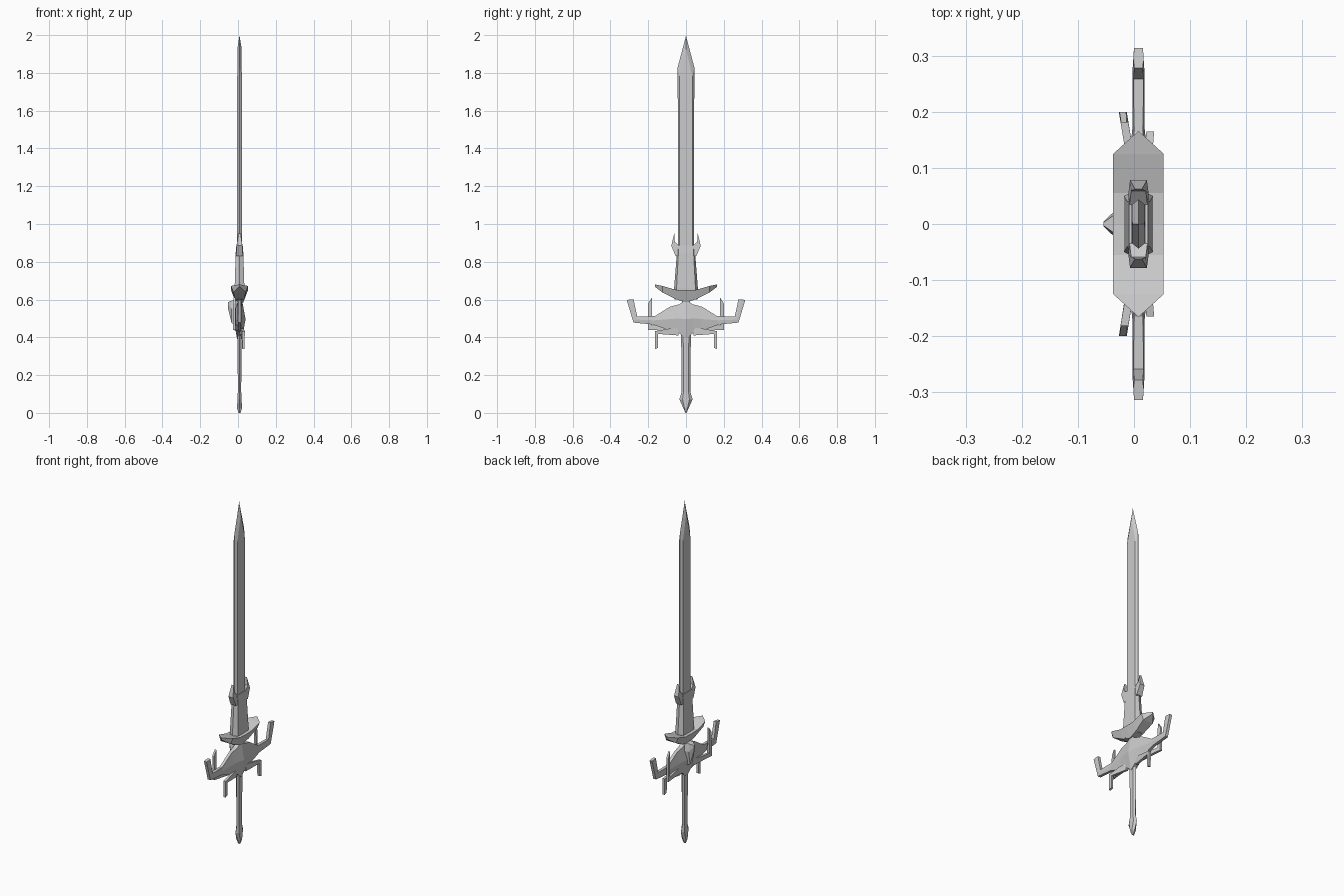
import bpy, bmesh

CX = 0.008  # centre plane of the sword


def loft(name, rings, caps=True):
    """Skin a sequence of equal-length rings of (x, y, z) points."""
    bm = bmesh.new()
    rows = [[bm.verts.new((p[0] + CX, p[1], p[2])) for p in r] for r in rings]
    n = len(rows[0])
    for a, b in zip(rows, rows[1:]):
        for i in range(n):
            j = (i + 1) % n
            bm.faces.new((a[i], a[j], b[j], b[i]))
    if caps:
        bm.faces.new(rows[0])
        bm.faces.new(rows[-1])
    bmesh.ops.remove_doubles(bm, verts=bm.verts, dist=0.0002)
    bmesh.ops.recalc_face_normals(bm, faces=bm.faces)
    me = bpy.data.meshes.new(name)
    bm.to_mesh(me)
    bm.free()
    ob = bpy.data.objects.new(name, me)
    bpy.context.collection.objects.link(ob)
    return ob


def hexring(z, w, v, t, zi=None):
    """Flat hexagon: edge half-width w, bevel half-width v, half-thickness t."""
    zi = z if zi is None else zi
    return [(0, -w, z), (t, -v, zi), (t, v, zi), (0, w, z), (-t, v, zi), (-t, -v, zi)]


def prong_pair(name, pts):
    """Plate from (y, z, x centre, half thickness) outline, mirrored over y."""
    for side, s in (("left", -1), ("right", 1)):
        loft(f"{name}_{side}", [[(x - t, s * y, z) for y, z, x, t in pts],
                                [(x + t, s * y, z) for y, z, x, t in pts]])


# Blade with bevelled edges and faceted tip
loft("blade", [hexring(0.80, 0.042, 0.033, 0.013),
               hexring(1.83, 0.044, 0.034, 0.012, 1.78),
               hexring(1.995, 0, 0, 0.011, 1.93)], caps=False)
loft("blade_tip", [[(0.011, 0, 1.93), (0, 0.006, 1.965), (-0.011, 0, 1.93), (0, -0.006, 1.965)],
                   [(0, 0, 2.0)] * 4], caps=False)

# Sleeve around the blade root
loft("sleeve", [hexring(0.60, 0.062, 0.048, 0.025),
                hexring(0.66, 0.063, 0.050, 0.026),
                hexring(0.85, 0.048, 0.040, 0.020),
                hexring(0.885, 0.050, 0.042, 0.017)])
prong_pair("sleeve_horn", [(0.035, 0.83, 0, 0.018), (0.055, 0.83, 0, 0.018),
                           (0.078, 0.885, 0, 0.015), (0.062, 0.95, 0, 0.006),
                           (0.059, 0.905, 0, 0.013), (0.035, 0.885, 0, 0.016)])

# Dished collar plate: y, top half-width, bottom half-width, top z, bottom z
half = [(0.165, 0.001, 0.001, 0.68, 0.668), (0.125, 0.045, 0.032, 0.672, 0.638),
        (0.055, 0.045, 0.025, 0.652, 0.602), (0, 0.045, 0.02, 0.65, 0.585)]
full = half + [(-h[0], *h[1:]) for h in half[-2::-1]]
loft("collar_plate", [[(-a, y, t), (a, y, t), (b, y, u), (-b, y, u)]
                      for y, a, b, t, u in full])

# Guard with swept arms: upper (y, z), lower (y, z), edge and ridge half-thickness
half = [((0.278, 0.602), (0.314, 0.598), 0.008, 0.009),
        ((0.258, 0.510), (0.278, 0.478), 0.009, 0.011),
        ((0.165, 0.512), (0.175, 0.468), 0.008, 0.011),
        ((0.085, 0.562), (0.075, 0.432), 0.009, 0.020),
        ((0.035, 0.575), (0.040, 0.425), 0.013, 0.026),
        ((0, 0.600), (0, 0.392), 0.013, 0.032)]
neg = lambda p: (-p[0], p[1])
full = half + [(neg(u), neg(l), e, m) for u, l, e, m in half[-2::-1]]
rings = []
for u, l, e, m in full:
    c = ((u[0] + l[0]) / 2, (u[1] + l[1]) / 2)
    rings.append([(-e, *u), (e, *u), (m, *c), (e, *l), (-e, *l), (-m, *c)])
loft("guard", rings)

# Faceted boss on one face of the guard
boss = [(0.02, 0.60), (0.028, 0.55), (0.014, 0.46), (-0.014, 0.46), (-0.028, 0.55), (-0.02, 0.60)]
loft("guard_boss", [[(-0.01, y, z) for y, z in boss],
                    [(-0.042, y * 0.85, 0.56 + (z - 0.56) * 0.85) for y, z in boss],
                    [(-0.062, y * 0.15, 0.578 + (z - 0.56) * 0.2) for y, z in boss]])

# Small hooks: upturned on one face, downturned on the other
prong_pair("upper_hook", [(0.06, 0.43, -0.006, 0.007), (0.14, 0.437, -0.018, 0.007),
                          (0.200, 0.440, -0.028, 0.007), (0.200, 0.580, -0.028, 0.006),
                          (0.181, 0.610, -0.026, 0.005), (0.181, 0.462, -0.025, 0.007),
                          (0.14, 0.462, -0.018, 0.007), (0.06, 0.47, -0.006, 0.007)])
prong_pair("lower_hook", [(0.04, 0.41, 0.008, 0.007), (0.147, 0.418, 0.019, 0.007),
                          (0.147, 0.345, 0.020, 0.006), (0.165, 0.338, 0.021, 0.006),
                          (0.165, 0.432, 0.021, 0.007), (0.085, 0.447, 0.014, 0.007),
                          (0.04, 0.45, 0.008, 0.007)])

# Grip and pointed pommel
loft("grip", [hexring(0.09, 0.023, 0.013, 0.009), hexring(0.45, 0.026, 0.015, 0.010)])
loft("pommel", [hexring(0.0, 0.003, 0.002, 0.006), hexring(0.025, 0.014, 0.008, 0.013),
                hexring(0.072, 0.035, 0.018, 0.011), hexring(0.112, 0.023, 0.013, 0.009)])
